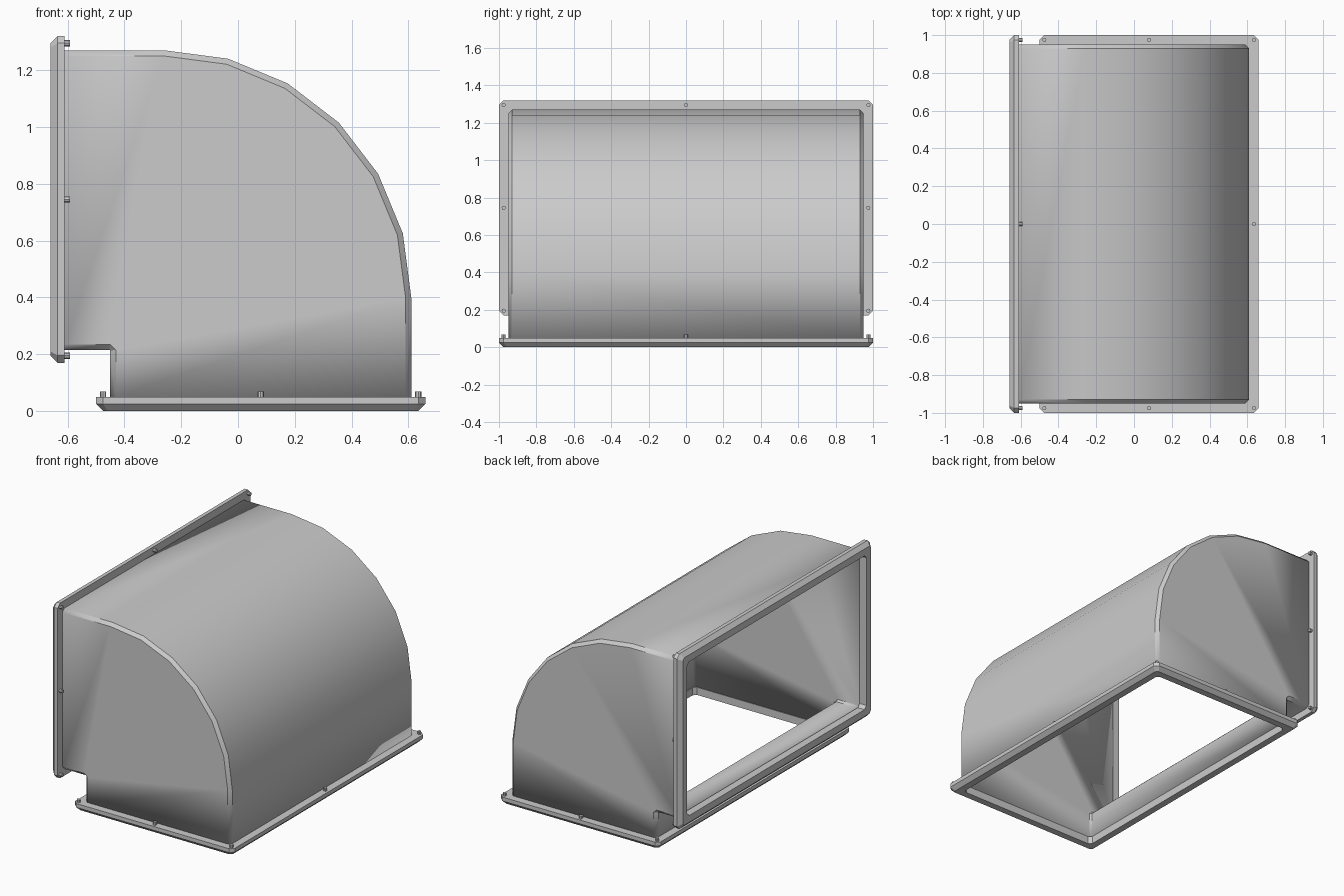
import bpy, bmesh, math
from mathutils import Vector, Matrix

cube = bpy.data.objects.get("Cube")
if cube:
    bpy.data.objects.remove(cube, do_unlink=True)

metal = bpy.data.materials.new("grey_sheet_metal")
metal.use_nodes = True
GREY = (0.6, 0.6, 0.6, 1)
metal.diffuse_color = GREY
metal.node_tree.nodes["Principled BSDF"].inputs["Base Color"].default_value = GREY


def finish(name, bm, smooth=True):
    bmesh.ops.recalc_face_normals(bm, faces=bm.faces)
    mesh = bpy.data.meshes.new(name)
    bm.to_mesh(mesh)
    bm.free()
    mesh.materials.append(metal)
    ob = bpy.data.objects.new(name, mesh)
    bpy.context.collection.objects.link(ob)
    if smooth:
        bpy.ops.object.select_all(action='DESELECT')
        ob.select_set(True)
        bpy.context.view_layer.objects.active = ob
        bpy.ops.object.shade_smooth_by_angle(angle=math.radians(30))
    return ob


# Elbow duct: outer and inner curves, each with an inset copy on the side plates
BEVEL = 0.02


def outer_chain(radius):
    arc = [(-0.26 + radius * math.sin(a), 0.4 + radius * math.cos(a))
           for a in (math.radians(15 * i) for i in range(7))]
    return [(-0.61, 0.4 + radius)] + arc + [(-0.26 + radius, 0.05)]


outer, outer_in = outer_chain(0.87), outer_chain(0.87 - BEVEL)
inner = [(-0.61, 0.215), (-0.452, 0.215), (-0.45, 0.213), (-0.45, 0.05)]
inner_in = [(-0.61, 0.235), (-0.45, 0.235), (-0.43, 0.215), (-0.43, 0.05)]

bm = bmesh.new()


def row(chain, y):
    return [bm.verts.new((x, y, z)) for x, z in chain]


def strip(a, b):
    for i in range(len(a) - 1):
        bm.faces.new((a[i], a[i + 1], b[i + 1], b[i]))


walls = []
for s in (-1, 1):
    edge_o, edge_i = row(outer, s * 0.93), row(inner, s * 0.93)
    side_o, side_i = row(outer_in, s * 0.95), row(inner_in, s * 0.95)
    strip(edge_o, side_o)
    strip(edge_i, side_i)
    bm.faces.new(side_o + side_i[::-1])
    walls.append((edge_o, edge_i))
strip(walls[0][0], walls[1][0])
strip(walls[0][1], walls[1][1])
duct = finish("elbow_duct", bm)
# Outward normals on the open shell, then thicken towards the inside
side = max(duct.data.polygons, key=lambda p: p.area if len(p.vertices) > 4 else 0)
if side.normal.y * side.center.y < 0:
    duct.data.flip_normals()
wall = duct.modifiers.new("wall", 'SOLIDIFY')
wall.thickness = 0.018
wall.offset = -1


# Flanges: chamfered rectangular rings, local +z pointing out of the opening
def flange(name, half_u, matrix):
    bm = bmesh.new()

    def loop(inset, cut, z):
        a, b = half_u - inset, 1 - inset
        pts = []
        for sx, sy in ((1, 1), (-1, 1), (-1, -1), (1, -1)):
            pair = [(sx * a, sy * (b - cut)), (sx * (a - cut), sy * b)]
            pts += pair if sx * sy > 0 else pair[::-1]
        return [bm.verts.new((x, y, z)) for x, y in pts]

    loops = [loop(0, 0.025, 0), loop(0, 0.025, 0.025), loop(0.025, 0.015, 0.05),
             loop(0.07, 0.02, 0.05), loop(0.07, 0.02, 0)]
    for a, b in zip(loops, loops[1:] + loops[:1]):
        for i in range(8):
            j = (i + 1) % 8
            bm.faces.new((a[i], a[j], b[j], b[i]))
    bm.transform(matrix)
    finish(name, bm, False)

    # Bolts on the duct side: corners and edge middles
    bm = bmesh.new()
    for u in (-1, 0, 1):
        for v in (-1, 0, 1):
            if u or v:
                place = Matrix.Translation((u * (half_u - 0.025), v * 0.975, -0.008))
                bmesh.ops.create_cone(bm, cap_ends=True, segments=8, radius1=0.011,
                                      radius2=0.011, depth=0.022, matrix=place)
    bm.transform(matrix)
    finish(name + "_bolts", bm)


flange("bottom_flange", 0.58,
       Matrix.Translation((0.08, 0, 0.05)) @ Matrix.Rotation(math.pi, 4, 'X'))
flange("side_flange", 0.575,
       Matrix.Translation((-0.61, 0, 0.745)) @ Matrix.Rotation(-math.pi / 2, 4, 'Y'))
